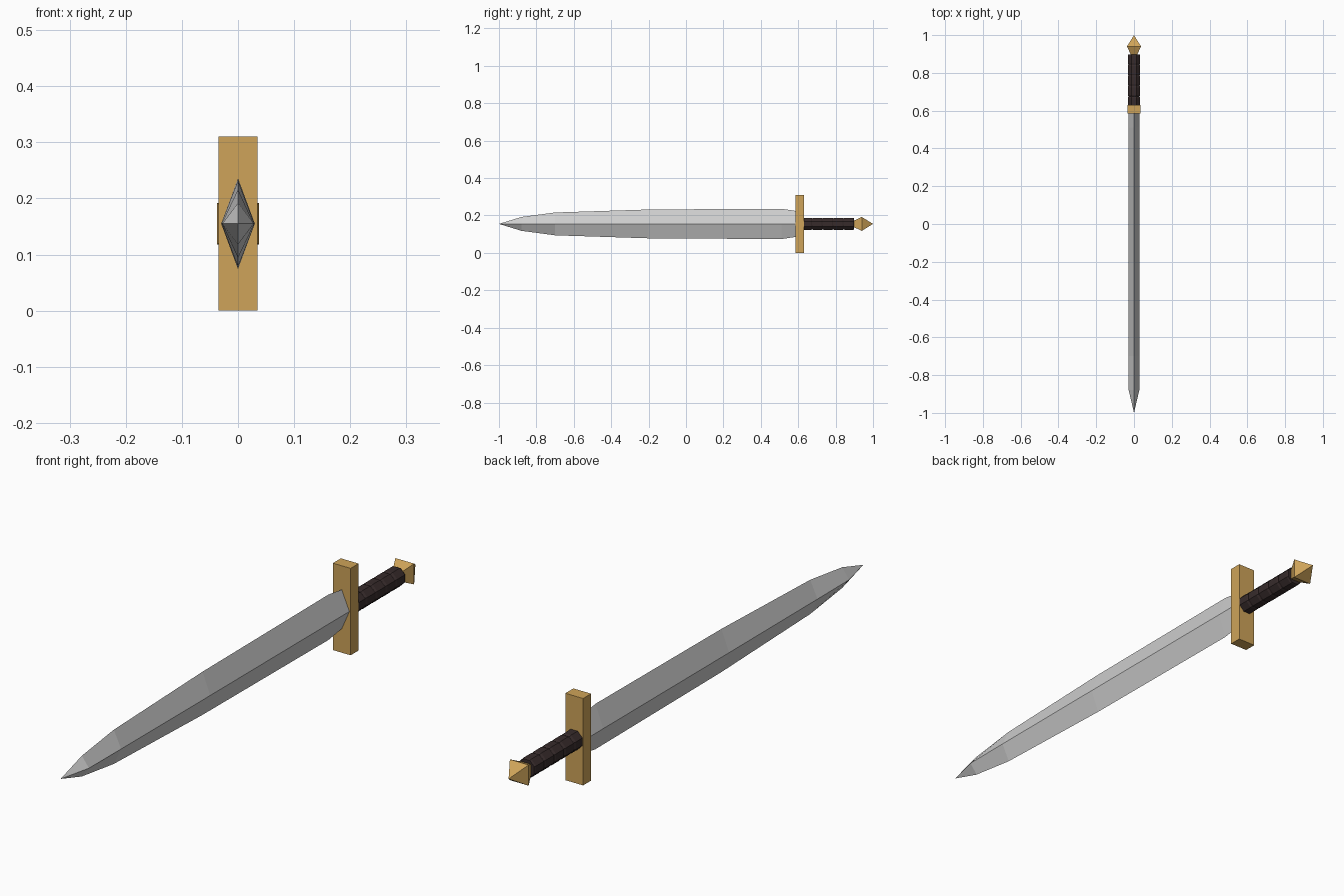
import bpy, bmesh
from math import cos, sin, pi

AXIS_Z = 0.155

if "Cube" in bpy.data.objects:
    bpy.data.objects.remove(bpy.data.objects["Cube"])


def material(name, rgb):
    m = bpy.data.materials.new(name)
    m.use_nodes = True
    m.diffuse_color = (*rgb, 1)
    m.node_tree.nodes["Principled BSDF"].inputs["Base Color"].default_value = (*rgb, 1)
    return m


steel = material("steel", (0.62, 0.62, 0.62))
gold = material("gold", (0.62, 0.37, 0.10))
leather = material("dark leather", (0.038, 0.024, 0.024))


def loft(name, mat, sides, stations, turn=0.0):
    """Skin rings of (y, half width, half height) along the sword axis."""
    bm = bmesh.new()
    rings = []
    for y, w, h in stations:
        if w == 0:
            rings.append([bm.verts.new((0, y, AXIS_Z))])
            continue
        angles = [2 * pi * i / sides + turn for i in range(sides)]
        rings.append([bm.verts.new((w * cos(a), y, AXIS_Z + h * sin(a))) for a in angles])
    for a, b in zip(rings, rings[1:]):
        for i in range(sides):
            j = (i + 1) % sides
            quad = [a[i % len(a)], a[j % len(a)], b[j % len(b)], b[i % len(b)]]
            bm.faces.new(list(dict.fromkeys(quad)))
    for end in (rings[0], rings[-1]):
        if len(end) > 2:
            bm.faces.new(end)
    bmesh.ops.recalc_face_normals(bm, faces=bm.faces[:])
    mesh = bpy.data.meshes.new(name)
    bm.to_mesh(mesh)
    bm.free()
    mesh.materials.append(mat)
    obj = bpy.data.objects.new(name, mesh)
    bpy.context.collection.objects.link(obj)
    return obj


# Diamond-section blade, pointing forward
loft("blade", steel, 4, [
    (-1.0, 0, 0), (-0.88, 0.028, 0.037), (-0.70, 0.029, 0.061),
    (-0.20, 0.03, 0.077), (0.51, 0.03, 0.081), (0.59, 0.03, 0.069)])

# Crossguard block
R2 = 2 ** 0.5
loft("crossguard", gold, 4,
     [(0.585, 0.035 * R2, 0.155 * R2), (0.63, 0.035 * R2, 0.155 * R2)], pi / 4)

# Eight-sided grip with wrapped bands
bands, start, end = 5, 0.62, 0.90
step = (end - start) / bands
stations = []
for k in range(bands):
    y = start + k * step
    for f, r in ((0, 0.0325), (0.12, 0.0355), (0.85, 0.0355), (0.97, 0.0325)):
        stations.append((y + f * step, r, r))
loft("grip", leather, 8, stations, pi / 8)

# Faceted pommel
loft("pommel", gold, 4, [
    (0.89, 0.014 * R2, 0.014 * R2), (0.94, 0.037 * R2, 0.037 * R2), (1.0, 0, 0)], pi / 4)
